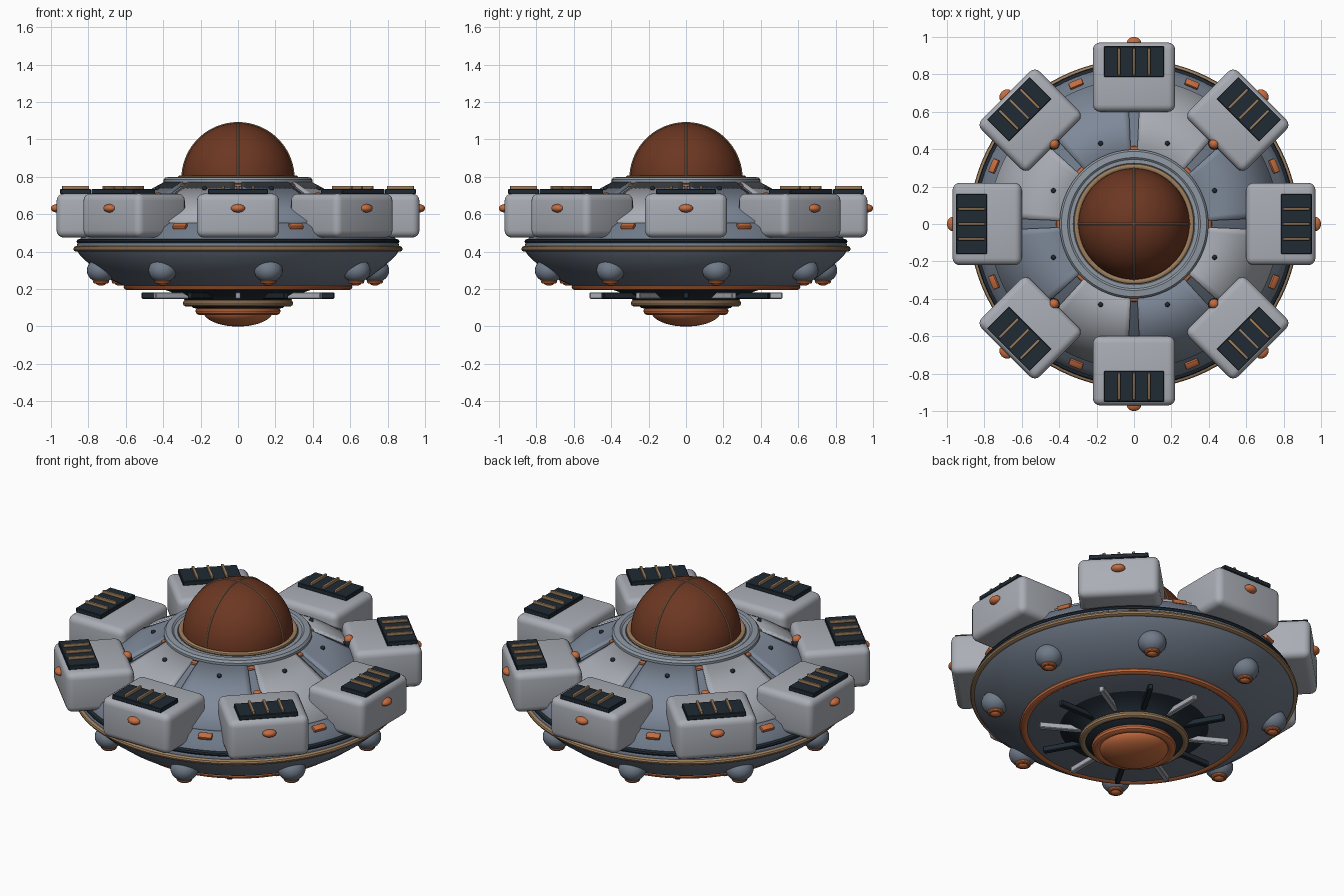
import bpy, bmesh, math
from math import pi, sin, cos, radians
from mathutils import Matrix, Vector

cube = bpy.data.objects.get("Cube")
if cube:
    bpy.data.objects.remove(cube, do_unlink=True)


def material(name, r, g, b):
    m = bpy.data.materials.new(name)
    m.use_nodes = True
    m.diffuse_color = (r, g, b, 1)
    m.node_tree.nodes["Principled BSDF"].inputs["Base Color"].default_value = (r, g, b, 1)
    return m


GREY = material("pale grey", .40, .42, .46)
SLATE = material("slate blue", .16, .195, .25)
PANEL = material("mid slate", .21, .25, .32)
STEEL = material("steel", .27, .31, .36)
DARK = material("near black", .014, .023, .033)
ORANGE = material("copper orange", .56, .15, .05)
BRASS = material("brass", .34, .21, .11)
BROWN = material("brown glass", .15, .038, .016)


def finish(name, bm, mat, angle=35):
    bmesh.ops.recalc_face_normals(bm, faces=bm.faces)
    mesh = bpy.data.meshes.new(name)
    bm.to_mesh(mesh)
    bm.free()
    mesh.materials.append(mat)
    ob = bpy.data.objects.new(name, mesh)
    bpy.context.collection.objects.link(ob)
    bpy.ops.object.select_all(action='DESELECT')
    ob.select_set(True)
    bpy.context.view_layer.objects.active = ob
    bpy.ops.object.shade_smooth_by_angle(angle=radians(angle))
    return ob


def lathe(name, profile, mat, start=0, sweep=2 * pi, steps=96, closed=False):
    """Spin a (radius, height) profile about z."""
    bm = bmesh.new()
    vs = [bm.verts.new((r * cos(start), r * sin(start), z)) for r, z in profile]
    pairs = list(zip(vs, vs[1:] + vs[:1])) if closed else list(zip(vs, vs[1:]))
    geom = vs + [bm.edges.new(p) for p in pairs]
    bmesh.ops.spin(bm, geom=geom, cent=(0, 0, 0), axis=(0, 0, 1), angle=sweep, steps=steps)
    bmesh.ops.remove_doubles(bm, verts=bm.verts, dist=.0001)
    return finish(name, bm, mat)


def ring(name, radius, z, width, height, mat, steps=96):
    pts = [(radius + width * cos(i * pi / 5), z + height * sin(i * pi / 5)) for i in range(10)]
    return lathe(name, pts, mat, steps=steps, closed=True)


def box(name, size, loc, mat, turn=None, bevel=0.0, segments=3):
    """Box with optional rounded edges; turn is a matrix applied after placing."""
    bm = bmesh.new()
    bmesh.ops.create_cube(bm, size=1, matrix=Matrix.Diagonal((*size, 1)))
    if bevel:
        bmesh.ops.bevel(bm, geom=bm.edges[:], offset=bevel, segments=segments,
                        profile=.5, affect='EDGES')
    ob = finish(name, bm, mat)
    ob.matrix_world = (turn or Matrix()) @ Matrix.Translation(loc)
    return ob


def ball(name, size, loc, mat, turn=None):
    bm = bmesh.new()
    bmesh.ops.create_uvsphere(bm, u_segments=24, v_segments=14, radius=1,
                              matrix=Matrix.Diagonal((*size, 1)))
    ob = finish(name, bm, mat)
    ob.matrix_world = (turn or Matrix()) @ Matrix.Translation(loc)
    return ob


def around(angle):
    return Matrix.Rotation(angle, 4, 'Z')


def deck_z(r):
    return .72 - .55 * (r - .466)


# Saucer body
lathe("lower_hull", [(0, .2), (.57, .2), (.62, .222), (.70, .26), (.78, .32),
                     (.84, .375), (.865, .41), (.86, .44)], SLATE)
lathe("upper_deck", [(.86, .44), (.84, .475), (.81, deck_z(.81)), (.36, deck_z(.36))], SLATE)
ring("rim_ring", .862, .415, .018, .016, BRASS)
ring("rim_seal", .845, .455, .018, .014, DARK)
ring("belly_ring", .59, .212, .022, .018, ORANGE)

# Raised deck panels in two alternating colours
for k in range(8):
    gap = .045
    prof = [(r, deck_z(r) + .014) for r in (.39, .58, .775)]
    p = lathe("deck_panel", prof, GREY if k % 2 else PANEL,
              k * pi / 4 + gap, pi / 4 - 2 * gap, 12)
    s = p.modifiers.new("thickness", 'SOLIDIFY')
    s.thickness = .03

# Collar and dome
ring("collar_trim", .40, .752, .016, .012, ORANGE)
lathe("collar", [(.37, .74), (.385, .757), (.398, .768), (.398, .785), (.388, .797),
                 (.355, .80), (.345, .792), (.325, .792), (.315, .78)], STEEL)
ring("dome_ring", .308, .795, .014, .013, BRASS)
lathe("dome", [(.297 * cos(i * pi / 32), .79 + .297 * sin(i * pi / 32)) for i in range(17)], BROWN)
for name, turn in (("dome_rib_x", 0), ("dome_rib_y", pi / 2)):
    rib = ring(name, .298, 0, .005, .005, BRASS)
    # Keep only the half of the hoop that arches over the dome
    bm = bmesh.new()
    bm.from_mesh(rib.data)
    bmesh.ops.bisect_plane(bm, geom=bm.verts[:] + bm.edges[:] + bm.faces[:],
                           plane_co=(0, 0, 0), plane_no=(0, -1, 0), clear_outer=True)
    bm.to_mesh(rib.data)
    bm.free()
    rib.matrix_world = (Matrix.Translation((0, 0, .79)) @ around(turn)
                        @ Matrix.Rotation(pi / 2, 4, 'X'))

slope = Matrix.Rotation(math.atan(.55), 4, 'Y')
for k in range(8):
    # Outer pods with vents and end lamps
    t = around(k * pi / 4)
    box("pod", (.37, .44, .235), (.785, 0, .593), GREY, t, .038, 4)
    box("vent_plate", (.165, .32, .026), (.868, 0, .722), DARK, t, .003, 1)
    for y in (-.08, 0, .08):
        box("vent_bar", (.145, .015, .018), (.868, y, .743), BRASS, t, .004, 2)
    ball("pod_lamp", (.03, .038, .022), (.97, 0, .632), ORANGE, t)
    if k % 2:
        ball("inner_socket", (.032, .034, .032), (.608, 0, .675), DARK, t)
        ball("inner_lamp", (.026, .026, .026), (.605, 0, .692), ORANGE, t)

    # Deck marker lights and rivets between the pods
    t = around((k + .5) * pi / 4)
    seat = t @ Matrix.Translation((.81, 0, deck_z(.81) + .006)) @ slope
    box("marker_light", (.036, .075, .022), (0, 0, 0), ORANGE, seat, .005, 2)
    ball("deck_rivet", (.013, .013, .012), (.466, 0, deck_z(.466) + .018), DARK, t)

    # Round thrusters under the hull
    t = around(k * pi / 4 + radians(12.5))
    ball("thruster", (.076, .076, .066), (.75, 0, .30), SLATE, t)
    collar = ring("thruster_ring", .032, 0, .011, .011, ORANGE, 24)
    collar.matrix_world = t @ Matrix.Translation((.75, 0, .24))
    ball("thruster_tip", (.03, .03, .02), (.75, 0, .238), ORANGE, t)

# Belly hub, radial fins and lower lens
lathe("hub", [(.40, .199), (.36, .185), (.29, .15), (.27, .115), (.20, .10), (0, .10)], DARK)
for k in range(12):
    box("radial_fin", (.25, .028, .034), (.39, 0, .165), GREY if k % 2 else DARK,
        around(k * pi / 6), .004, 1)
ring("hub_ring", .275, .125, .02, .019, BRASS)
lathe("hub_step", [(.265, .12), (.24, .10), (.2, .09), (.17, .075)], DARK)
ring("lens_ring", .202, .082, .026, .021, ORANGE)
lathe("lower_lens", [(.185 * cos(i * pi / 20), .08 - .08 * sin(i * pi / 20))
                     for i in range(11)], ORANGE)
